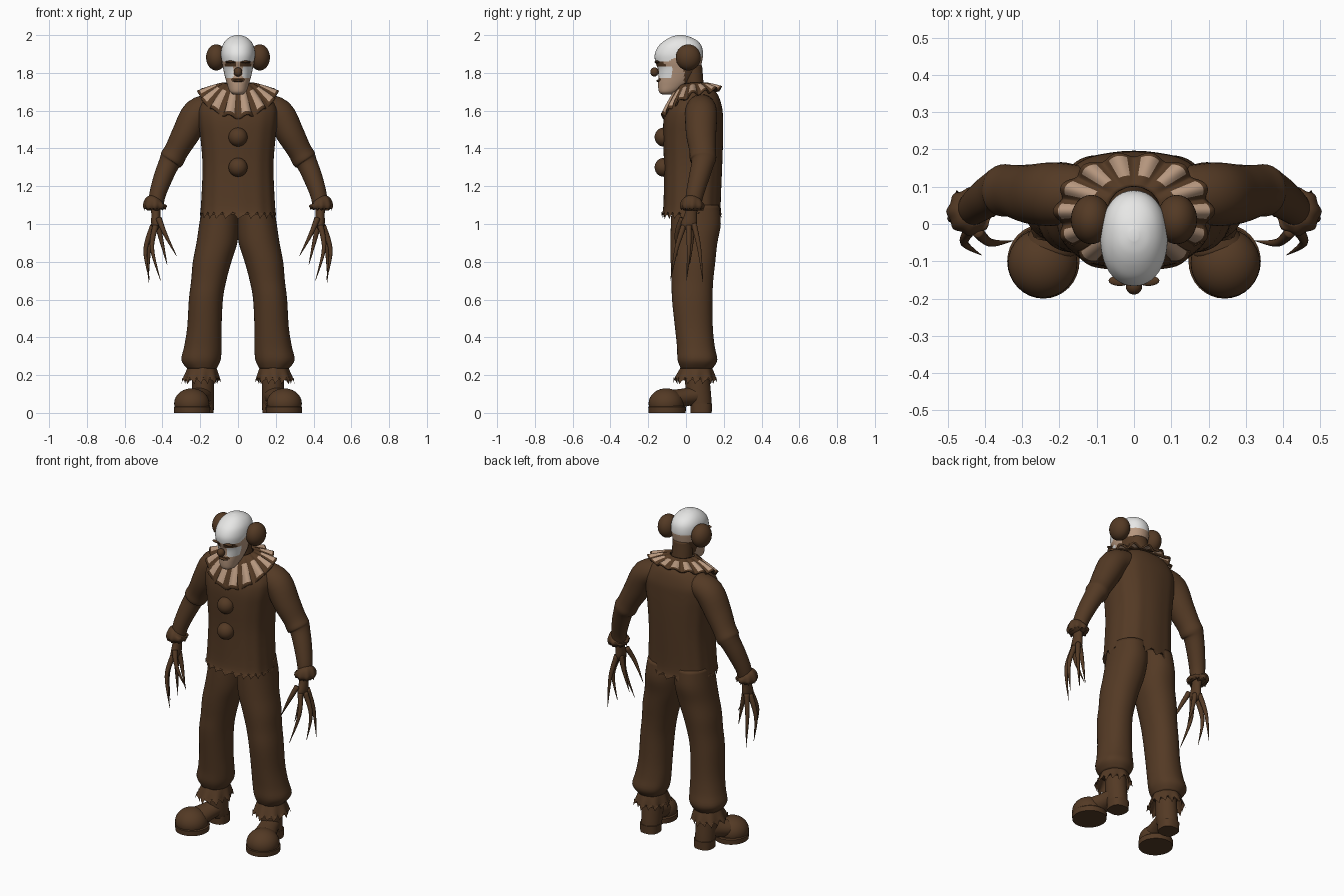
import bpy, bmesh, math
from mathutils import Vector

if "Cube" in bpy.data.objects:
    bpy.data.objects.remove(bpy.data.objects["Cube"])


def material(name, rgb):
    m = bpy.data.materials.new(name)
    m.diffuse_color = (*rgb, 1)
    m.use_nodes = True
    m.node_tree.nodes["Principled BSDF"].inputs["Base Color"].default_value = m.diffuse_color
    return m


BROWN = material("dark brown", (0.088, 0.042, 0.018))
WHITE = material("white paint", (0.80, 0.80, 0.79))
SKIN = material("tan", (0.47, 0.31, 0.21))


def finish(name, bm, mats=(BROWN,), rule=None):
    bmesh.ops.recalc_face_normals(bm, faces=bm.faces)
    for f in bm.faces:
        f.smooth = True
        if rule:
            f.material_index = rule(f.calc_center_median())
    me = bpy.data.meshes.new(name)
    bm.to_mesh(me)
    bm.free()
    for m in mats:
        me.materials.append(m)
    ob = bpy.data.objects.new(name, me)
    bpy.context.collection.objects.link(ob)
    return ob


def smooth_path(pts, sub):
    """Catmull-Rom through rows of numbers."""
    out = []
    for i in range(len(pts) - 1):
        p0, p1, p2, p3 = pts[max(i - 1, 0)], pts[i], pts[i + 1], pts[min(i + 2, len(pts) - 1)]
        for k in range(sub):
            t = k / sub
            out.append([0.5 * (2 * b + (c - a) * t + (2 * a - 5 * b + 4 * c - d) * t * t
                               + (3 * b - a - 3 * c + d) * t ** 3)
                        for a, b, c, d in zip(p0, p1, p2, p3)])
    return out + [list(pts[-1])]


def loft(name, rings, side=1, seg=32, sub=4, power=2.0, follow=False, cap=True,
         mod=None, mats=(BROWN,), rule=None):
    """Rings are (x, y, z, rx, ry): level, or square to the path when follow is on."""
    rows = smooth_path(rings, sub)
    bm = bmesh.new()
    loops = []
    for i, (x, y, z, rx, ry) in enumerate(rows):
        u, v = Vector((1, 0, 0)), Vector((0, 1, 0))
        if follow:
            a, b = rows[max(i - 1, 0)], rows[min(i + 1, len(rows) - 1)]
            d = (Vector(b[:3]) - Vector(a[:3])).normalized()
            u = (u - d * u.dot(d)).normalized()
            v = d.cross(u)
        loop = []
        for j in range(seg):
            th = 2 * math.pi * j / seg
            c, s = math.cos(th), math.sin(th)
            c = math.copysign(abs(c) ** (2 / power), c)
            s = math.copysign(abs(s) ** (2 / power), s)
            k, dz = mod(i / (len(rows) - 1), th, j) if mod else (1, 0)
            p = Vector((x, y, z + dz)) + u * (rx * c * k) + v * (ry * s * k)
            loop.append(bm.verts.new((p.x * side, p.y, p.z)))
        loops.append(loop)
    for a, b in zip(loops, loops[1:]):
        for j in range(seg):
            bm.faces.new((a[j], a[(j + 1) % seg], b[(j + 1) % seg], b[j]))
    if cap:
        bm.faces.new(loops[0])
        bm.faces.new(loops[-1])
    return finish(name, bm, mats, rule)


def ball(name, loc, radii, floor=None):
    bm = bmesh.new()
    bmesh.ops.create_uvsphere(bm, u_segments=32, v_segments=20, radius=1)
    for v in bm.verts:
        v.co = Vector([l + c * r for l, c, r in zip(loc, v.co, radii)])
        if floor is not None:
            v.co.z = max(v.co.z, floor)
    return finish(name, bm)


def span(rows):
    """(z, front y, back y, half width) to rings"""
    return [(0, (f + b) / 2, z, w, (b - f) / 2) for z, f, b, w in rows]


def ragged(pleats, depth, spike):
    """Pleats that grow toward the last ring, which ends in spikes."""
    def mod(t, th, j):
        return 1 + depth * t * math.cos(pleats * th), (spike * (j % 3 - 1) if t > 0.999 else 0)
    return mod


# Head with painted face
def face_paint(c):
    x, y, z = abs(c.x), c.y, c.z
    if y > -0.01:
        return 1 if z > 1.885 else 2 if z > 1.84 else 0
    if y < -0.06:
        if 1.835 < z < 1.862 and 0.012 < x < 0.068:
            return 0                                   # eyes and brows
        if 1.757 < z < 1.772 and x < 0.035:
            return 0                                   # mouth
        if 1.775 < z < 1.835 and 0.025 < x and y < -0.075:
            return 1                                   # cheeks
    return 1 if z > 1.862 + max(0, y + 0.09) * 0.6 else 2


loft("head", span([(1.685, -.125, -.075, .022), (1.70, -.143, -.04, .043), (1.74, -.148, .02, .058),
                   (1.78, -.146, .055, .069), (1.82, -.149, .075, .078), (1.86, -.163, .085, .086),
                   (1.90, -.165, .09, .09), (1.94, -.147, .083, .084), (1.97, -.115, .06, .067),
                   (1.99, -.08, .022, .042), (2.0, -.045, -.015, .012)]),
     seg=64, sub=6, power=2.15, mats=(BROWN, WHITE, SKIN), rule=face_paint)
ball("nose", (0, -.167, 1.805), (.022, .022, .024))
ball("lower_lip", (0, -.145, 1.758), (.03, .012, .007))
loft("neck", [(0, .04, 1.62, .075, .065), (0, .04, 1.72, .062, .055), (0, .035, 1.78, .06, .055),
              (0, .03, 1.84, .058, .055)])
for side, word in ((1, "left"), (-1, "right")):
    ball(word + "_hair_tuft", (side * .115, .012, 1.882), (.054, .066, .069))
    ball(word + "_brow", (side * .038, -.152, 1.858), (.03, .014, .007))

# Jacket with ragged hem
loft("jacket", span([(1.725, -.02, .12, .08), (1.69, -.06, .165, .15), (1.62, -.10, .19, .205),
                     (1.55, -.118, .195, .21), (1.45, -.12, .195, .197), (1.3, -.115, .19, .186),
                     (1.1, -.118, .182, .194), (1.045, -.128, .188, .2)]),
     seg=72, power=2.5, cap=False, mod=ragged(12, .012, .018))
for i, z in enumerate((1.46, 1.30)):
    ball(f"pompom_{i + 1}", (0, -.118, z), (.05, .048, .05))


# Pleated ruff with tan patches
def ruff(pleats=14, seg=168, steps=12):
    bm = bmesh.new()
    rows = []
    for i in range(steps + 1):
        t = i / steps
        row = []
        for j in range(seg):
            th = 2 * math.pi * j / seg
            c, s = math.cos(th), math.sin(th)
            wave = math.cos(pleats * th)
            r = 1 + 0.05 * t * wave
            back, front = max(s, 0), max(-s, 0)
            drop = .055 + .115 * front ** 1.3 - .025 * back
            x = c * (.07 + .135 * t) * r
            y = .035 + s * (.065 + (.095 if s < 0 else .085) * t) * r
            z = 1.745 - .01 * front - drop * t ** 1.3 + .011 * t * wave
            row.append(bm.verts.new((x, y, z)))
        rows.append(row)
    patches = []
    for i in range(steps):
        for j in range(seg):
            k = (j + 1) % seg
            f = bm.faces.new((rows[i][j], rows[i][k], rows[i + 1][k], rows[i + 1][j]))
            th = 2 * math.pi * (j + .5) / seg
            if 0.36 < (i + .5) / steps < 0.9 and math.cos(pleats * th) > 0.1:
                patches.append(f)
    for f in patches:
        f.material_index = 1
    ob = finish("neck_ruff", bm, (BROWN, SKIN))
    mod = ob.modifiers.new("thickness", "SOLIDIFY")
    mod.thickness, mod.offset = 0.01, 0


ruff()

for side, word in ((1, "left"), (-1, "right")):
    # Sleeve, elbow fold and wrist ruffle
    loft(word + "_sleeve", [(.13, .08, 1.62, .07, .075), (.215, .08, 1.585, .08, .085),
                            (.275, .08, 1.48, .074, .08), (.325, .088, 1.39, .064, .07),
                            (.35, .09, 1.345, .066, .07), (.365, .088, 1.32, .056, .06),
                            (.395, .07, 1.25, .051, .054), (.425, .047, 1.16, .044, .047),
                            (.435, .037, 1.10, .04, .042)], side, follow=True)
    loft(word + "_wrist_ruffle", [(.43, .037, 1.13, .04, .042), (.438, .034, 1.115, .056, .058),
                                  (.44, .033, 1.095, .06, .062), (.44, .033, 1.08, .052, .055)],
         side, seg=48, follow=True, mod=ragged(8, .09, .008))
    # Hand with long claws
    loft(word + "_palm", [(.435, .035, 1.10, .026, .03), (.435, .025, 1.05, .024, .033),
                          (.435, .015, 1.0, .024, .042), (.437, .012, .97, .012, .028)],
         side, seg=20)
    claws = [((.445, .042, 1.0), (.47, .07, .87), (.475, .09, .69)),
             ((.45, .015, .99), (.49, .015, .86), (.468, .003, .70)),
             ((.437, -.012, .99), (.455, -.05, .87), (.41, -.083, .70)),
             ((.42, -.02, 1.03), (.385, -.05, .945), (.325, -.045, .83)),
             ((.425, .03, 1.0), (.405, .03, .91), (.375, .02, .785))]
    for i, (a, b, c) in enumerate(claws):
        loft(f"{word}_claw_{i + 1}", [(*a, .016, .016), (*b, .011, .011), (*c, .001, .001)],
             side, seg=10, sub=6, follow=True)
    # Trouser leg, bloused above a ragged cuff
    loft(word + "_trouser_leg", [(.095, .05, 1.1, .095, .125), (.1, .052, 1.0, .105, .132),
                                 (.112, .042, .9, .108, .124), (.137, .037, .8, .102, .118),
                                 (.155, .034, .7, .093, .11), (.17, .033, .6, .09, .107),
                                 (.178, .042, .45, .091, .1), (.186, .052, .35, .099, .1),
                                 (.196, .06, .28, .104, .105), (.192, .056, .235, .078, .084)],
         side, seg=48, power=2.15,
         mod=lambda t, th, j: (1 + .025 * max(0, t - .6) * math.cos(7 * th + 9 * t), 0))
    loft(word + "_trouser_cuff", [(.19, .055, .25, .072, .078), (.192, .052, .21, .085, .095),
                                  (.195, .048, .17, .097, .11)],
         side, seg=48, cap=False, mod=ragged(8, .07, .018))
    # Big round-toed shoe
    loft(word + "_shoe_ankle", [(.185, .06, .23, .056, .062), (.185, .062, .15, .058, .066),
                                (.185, .068, .08, .058, .066), (.185, .076, .04, .056, .06)], side)
    loft(word + "_shoe_heel", [(.185, .08, .05, .058, .058), (.185, .08, .0, .056, .056)],
         side, sub=1, power=2.5)
    loft(word + "_shoe_bridge", [(.187, .06, .095, .055, .05), (.205, .0, .083, .058, .048),
                                 (.228, -.07, .07, .07, .052)], side, follow=True)
    ball(word + "_shoe_toe", (side * .245, -.105, .05), (.093, .093, .08), floor=0.005)
    loft(word + "_shoe_sole", [(.243, -.1, .0, .095, .098), (.243, -.1, .03, .097, .1),
                               (.243, -.1, .036, .09, .094)], side, sub=1)

# Sharp edges on soles and heels
for ob in bpy.data.objects:
    if ob.name.endswith(("_sole", "_heel")):
        bpy.ops.object.select_all(action="DESELECT")
        ob.select_set(True)
        bpy.context.view_layer.objects.active = ob
        bpy.ops.object.shade_smooth_by_angle(angle=math.radians(35))
